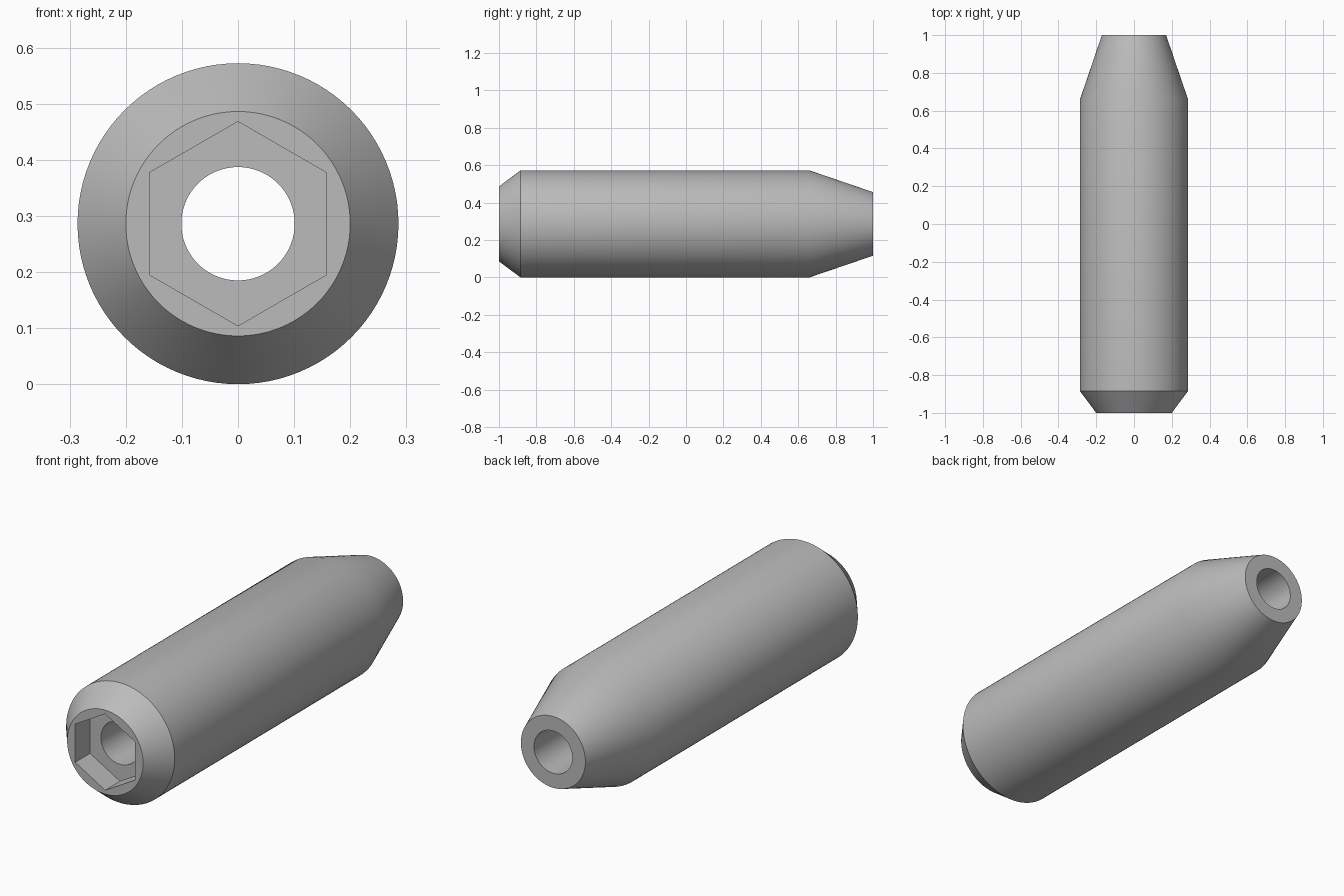
import bpy
import bmesh
from math import cos, sin, pi, radians

if "Cube" in bpy.data.objects:
    bpy.data.objects.remove(bpy.data.objects["Cube"], do_unlink=True)

SEGMENTS = 96
RADIUS = 0.286
BORE = 0.101
HEX = 0.182
SOCKET_FLOOR = -0.888


def round_ring(radius):
    return lambda angle: radius


def hex_ring(corner_radius):
    # Distance to a hexagon's edge, with a corner at angle zero
    return lambda angle: corner_radius * cos(pi / 6) / cos(angle % (pi / 3) - pi / 6)


# Closed lengthwise profile: outer shell, bore, then hexagonal socket
profile = [
    (-1.0, round_ring(0.2)),
    (-0.885, round_ring(RADIUS)),
    (0.66, round_ring(RADIUS)),
    (1.0, round_ring(0.17)),
    (1.0, round_ring(BORE)),
    (SOCKET_FLOOR, round_ring(BORE)),
    (SOCKET_FLOOR, hex_ring(HEX)),
    (-1.0, hex_ring(HEX)),
]

bm = bmesh.new()
rings = []
for y, distance in profile:
    ring = []
    for i in range(SEGMENTS):
        a = 2 * pi * i / SEGMENTS
        r = distance(a)
        ring.append(bm.verts.new((r * sin(a), y, RADIUS + r * cos(a))))
    rings.append(ring)

for k, ring in enumerate(rings):
    following = rings[(k + 1) % len(rings)]
    for i in range(SEGMENTS):
        j = (i + 1) % SEGMENTS
        bm.faces.new((ring[i], ring[j], following[j], following[i]))
bmesh.ops.recalc_face_normals(bm, faces=bm.faces)

mesh = bpy.data.meshes.new("tapered_sleeve")
bm.to_mesh(mesh)
bm.free()
sleeve = bpy.data.objects.new("tapered_sleeve", mesh)
bpy.context.collection.objects.link(sleeve)

# Plain grey finish
grey = bpy.data.materials.new("plain_grey")
grey.use_nodes = True
colour = (0.5, 0.5, 0.5, 1.0)
grey.diffuse_color = colour
grey.node_tree.nodes["Principled BSDF"].inputs["Base Color"].default_value = colour
mesh.materials.append(grey)

# Smooth curved walls, crisp rims
bpy.ops.object.select_all(action="DESELECT")
sleeve.select_set(True)
bpy.context.view_layer.objects.active = sleeve
bpy.ops.object.shade_smooth_by_angle(angle=radians(30))
